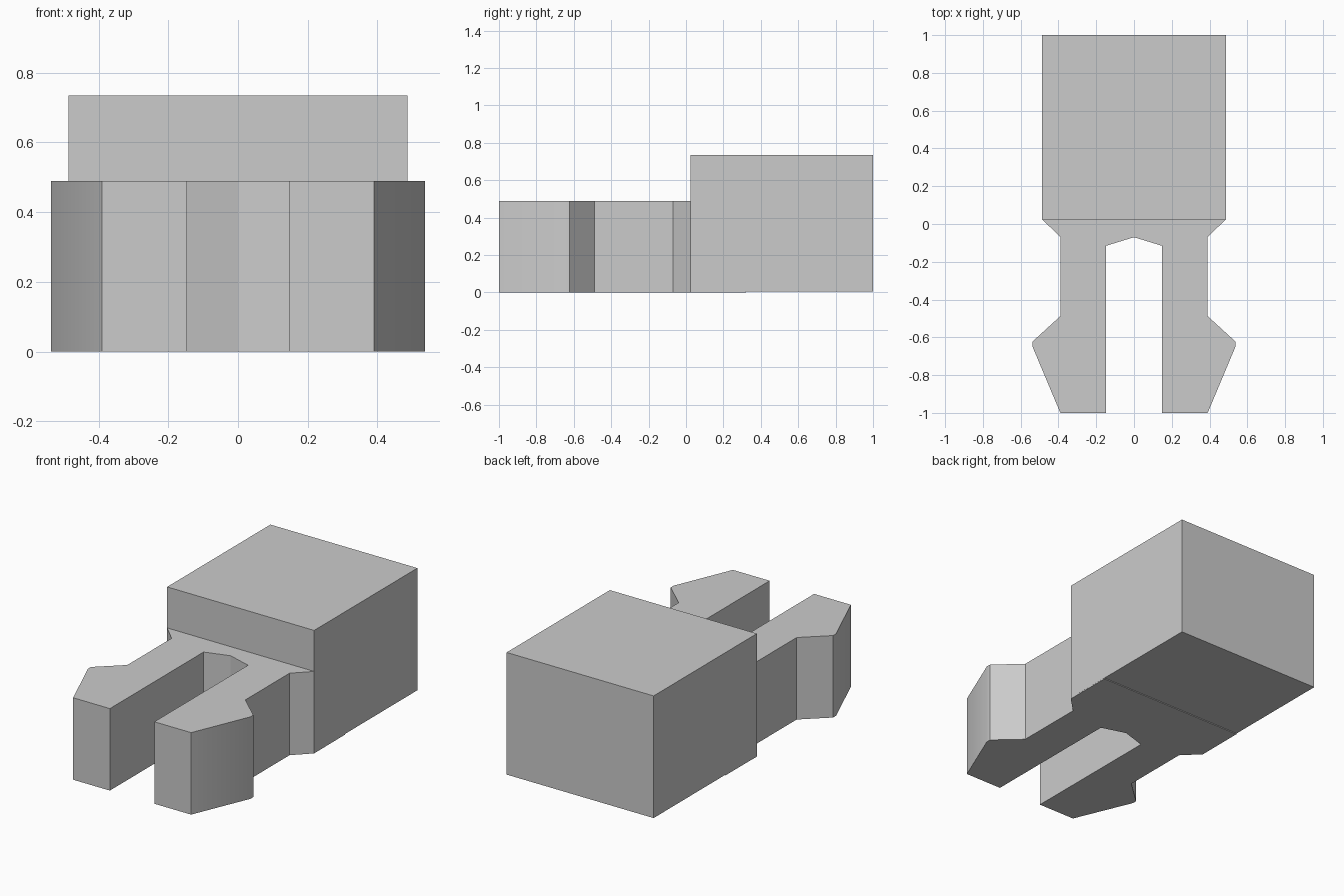
import bpy
import bmesh
import math

cube = bpy.data.objects.get("Cube")
if cube:
    bpy.data.objects.remove(cube, do_unlink=True)

# Single grey material
grey = bpy.data.materials.new("light_grey")
grey.use_nodes = True
colour = (0.6, 0.6, 0.6, 1.0)
grey.diffuse_color = colour
grey.node_tree.nodes["Principled BSDF"].inputs["Base Color"].default_value = colour


def extrude_outline(name, half, bottom, top):
    """Mirror a right-hand outline across x = 0 and extrude it upward."""
    outline = half + [(-x, y) for x, y in reversed(half) if x > 0]
    bm = bmesh.new()
    base = bm.faces.new([bm.verts.new((x, y, bottom)) for x, y in outline])
    grown = bmesh.ops.extrude_face_region(bm, geom=[base], use_keep_orig=True)
    upper = [v for v in grown["geom"] if isinstance(v, bmesh.types.BMVert)]
    bmesh.ops.translate(bm, verts=upper, vec=(0, 0, top - bottom))
    bmesh.ops.recalc_face_normals(bm, faces=bm.faces)
    mesh = bpy.data.meshes.new(name)
    bm.to_mesh(mesh)
    bm.free()
    mesh.materials.append(grey)
    obj = bpy.data.objects.new(name, mesh)
    bpy.context.collection.objects.link(obj)
    return obj


# Rear block, raised very slightly above the clip's underside
extrude_outline("rear_block", [(0.486, 0.025), (0.486, 1.0)], 0.005, 0.735)

# Forked clip: notch, barbed prong, waist, and root buried in the block
clip = extrude_outline("forked_clip", [
    (0, -0.07), (0.147, -0.115), (0.147, -1.0), (0.39, -1.0),
    (0.537, -0.65), (0.537, -0.622), (0.39, -0.488), (0.39, -0.07),
    (0.486, 0.025), (0.485, 0.32),
], 0, 0.49)

# Soften only the shallow corner at the barb tip
bpy.ops.object.select_all(action="DESELECT")
clip.select_set(True)
bpy.context.view_layer.objects.active = clip
bpy.ops.object.shade_smooth_by_angle(angle=math.radians(30))
